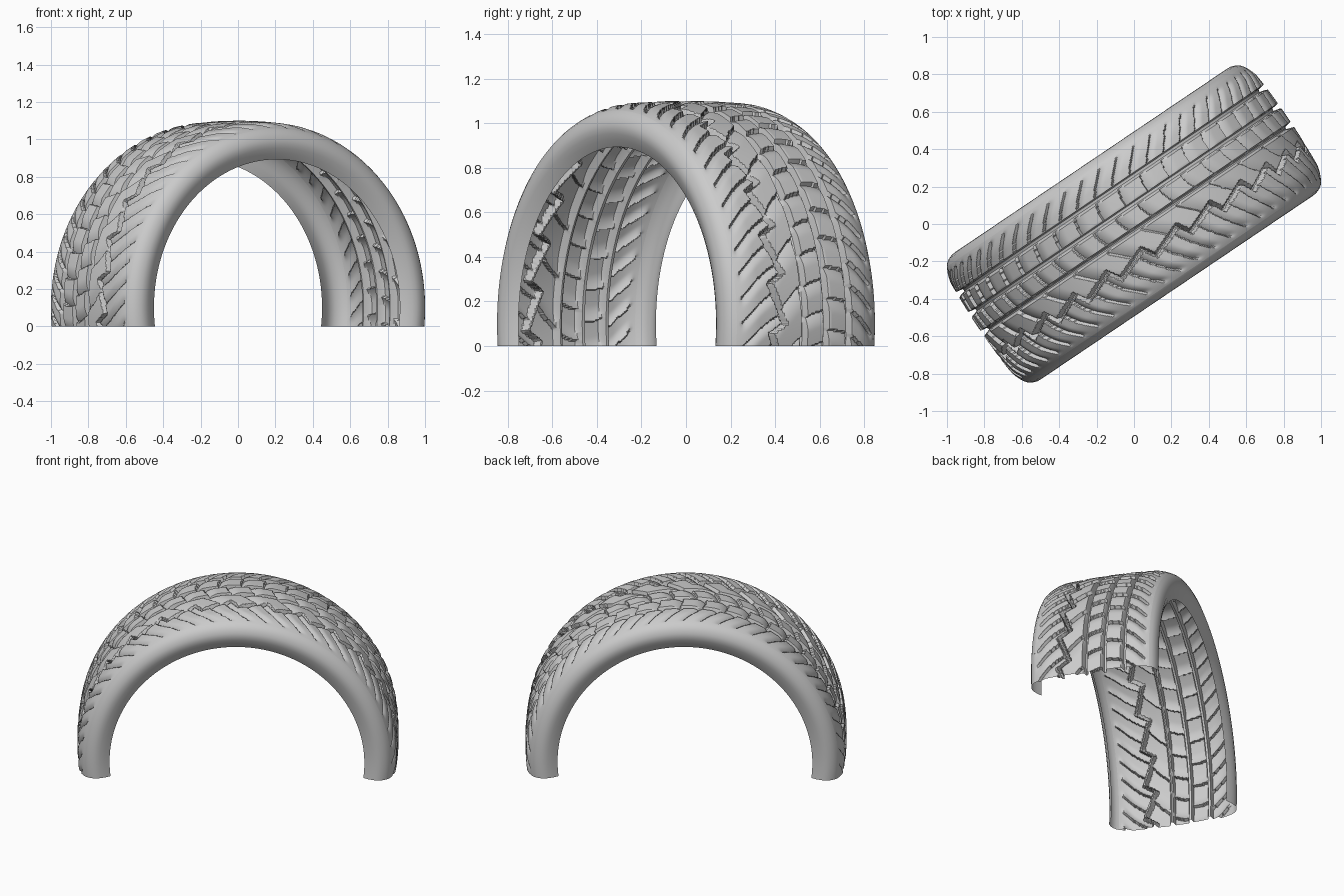
import bpy, bmesh, math

if "Cube" in bpy.data.objects:
    bpy.data.objects.remove(bpy.data.objects["Cube"])

YAW = math.radians(34)          # direction the half tyre runs in plan
HUB_Z = 0.1                     # wheel centre height
PITCH = 0.115                   # angular spacing of tread blocks
A0, A1 = -0.16, math.pi + 0.16
STEPS = 480


def place(a, r, v):
    u = r * math.cos(a)
    return (u * math.cos(YAW) + v * math.sin(YAW),
            u * math.sin(YAW) - v * math.cos(YAW),
            HUB_Z + r * math.sin(a))


def smooth(x):
    x = min(1, max(0, x))
    return x * x * (3 - 2 * x)


def sweep(name, count, section, steps):
    """Sweep a section (a, index) -> (r, v) round the hub and trim at the floor."""
    bm = bmesh.new()
    rows = []
    for i in range(steps + 1):
        a = A0 + (A1 - A0) * i / steps
        rows.append([bm.verts.new(place(a, *section(a, j))) for j in range(count)])
    for p, q in zip(rows, rows[1:]):
        for j in range(count - 1):
            bm.faces.new((p[j], p[j + 1], q[j + 1], q[j]))
    bmesh.ops.bisect_plane(bm, geom=bm.verts[:] + bm.edges[:] + bm.faces[:],
                           plane_co=(0, 0, 0), plane_no=(0, 0, -1), clear_outer=True)
    bmesh.ops.recalc_face_normals(bm, faces=bm.faces)
    # face away from the hub
    f = max(bm.faces, key=lambda f: f.calc_center_median().z)
    if f.normal.z < 0:
        bmesh.ops.reverse_faces(bm, faces=bm.faces)
    me = bpy.data.meshes.new(name)
    bm.to_mesh(me)
    bm.free()
    ob = bpy.data.objects.new(name, me)
    bpy.context.collection.objects.link(ob)
    bpy.ops.object.select_all(action='DESELECT')
    ob.select_set(True)
    bpy.context.view_layer.objects.active = ob
    bpy.ops.object.shade_smooth_by_angle(angle=math.radians(35))
    return ob


# Tread: crowned band carved by ring grooves, one sawtooth groove and cross cuts
RINGS = (-0.215, -0.09, 0.03)
COLS = 107
HALF = 0.37


def tread(a, j):
    v = -HALF + 2 * HALF * j / (COLS - 1)
    w = abs(v)
    r = 1 - 0.012 * (w / 0.3) ** 2 - 0.025 * max(0, (w - 0.27) / 0.1) ** 2
    # sawtooth groove beside the outer shoulder
    t = (a / (2 * PITCH)) % 1
    zig = 0.135 + 0.07 * (t / 0.8 if t < 0.8 else (1 - t) / 0.2)
    lines = RINGS + (zig,)
    ring = max(1 - smooth((abs(v - g) - 0.007) / 0.009) for g in lines)
    # slanted cross cuts, each block ramping down to a sharp step
    rib = sum(v > g for g in lines)
    slant = (0.9, 1.8, 1.8, 2.5, -0.8)[rib]
    pitch = PITCH * (1, 1.25, 1.25, 2, 1)[rib]
    s = ((a + slant * v * 0.25 + 2 * v * v) / pitch + 0.37 * rib) % 1
    cut = max(0, (s - 0.5) / 0.5) ** 2
    fade = 1 - smooth((w - 0.325) / 0.035)
    return r - max(0.042 * ring, 0.024 * cut * fade), v


sweep("tread", COLS, tread, STEPS)

# Sidewalls: bulged wall turning in to the bead
WALL = [(0.957, 0.37), (0.945, 0.385), (0.925, 0.399), (0.9, 0.408),
        (0.875, 0.41), (0.852, 0.403), (0.825, 0.392), (0.793, 0.372)]
for side, name in ((1, "front_sidewall"), (-1, "back_sidewall")):
    sweep(name, len(WALL), lambda a, j: (WALL[j][0], side * WALL[j][1]), 120)
